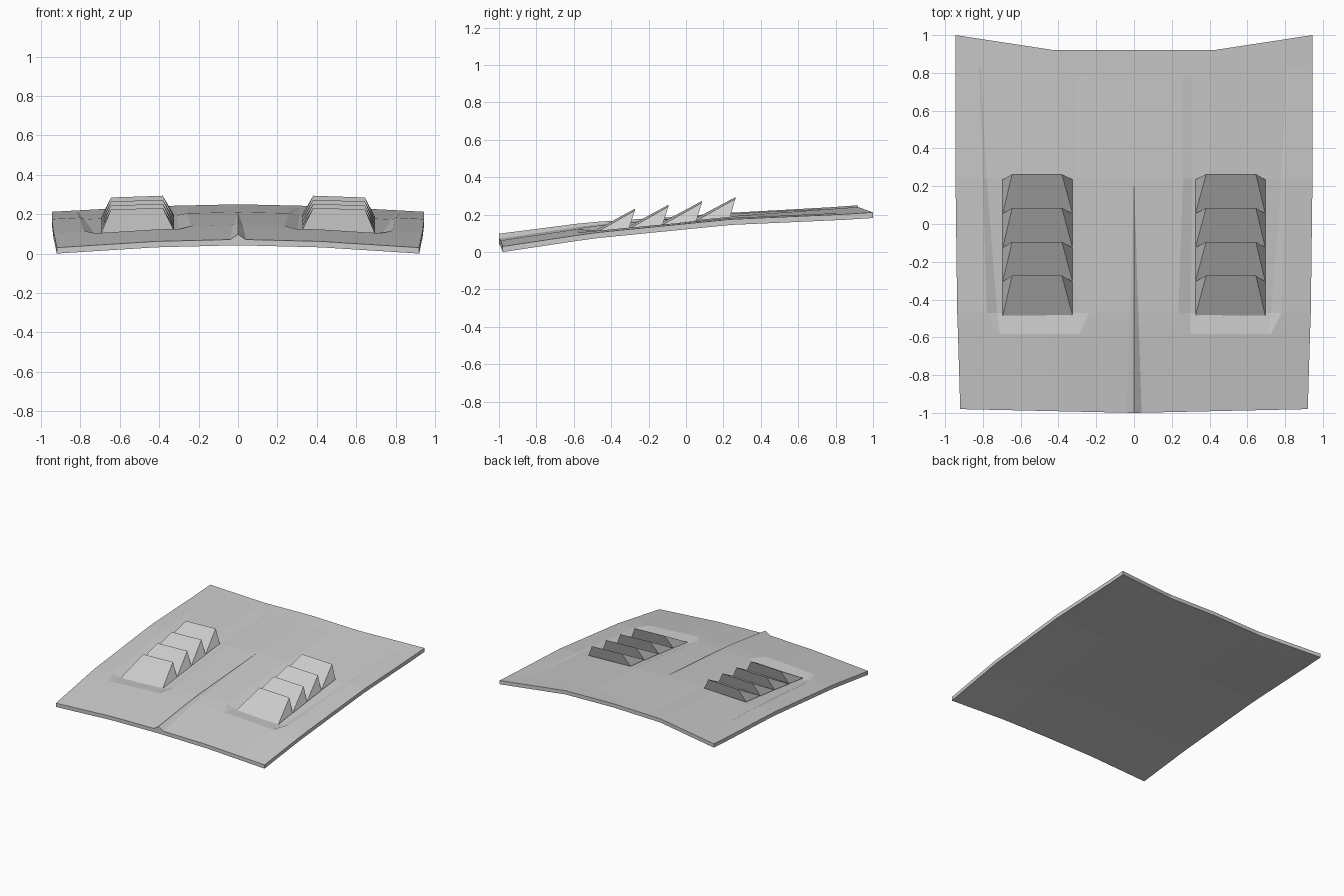
import bpy

if "Cube" in bpy.data.objects:
    bpy.data.objects.remove(bpy.data.objects["Cube"])

THICK = 0.03
# rows: centre y, edge y, centre z, edge z, half width, ridge half width, ridge height,
#       recess depth, recess columns (inner rim, inner floor, mid, outer floor, outer rim)
ROWS = [
    (-1.00, -0.98, 0.077, 0.035, 0.92, 0.040, 0.026, 0.0, (0.26, 0.32, 0.42, 0.70, 0.76)),
    (-0.585, -0.58, 0.138, 0.095, 0.932, 0.027, 0.018, 0.0, (0.29, 0.30, 0.42, 0.71, 0.725)),
    (-0.47, -0.47, 0.152, 0.110, 0.936, 0.023, 0.015, 0.023, (0.235, 0.30, 0.42, 0.725, 0.78)),
    (0.24, 0.24, 0.215, 0.180, 0.945, 0.0, 0.0, 0.010, (0.26, 0.31, 0.42, 0.78, 0.80)),
    (0.78, 0.84, 0.245, 0.207, 0.945, 0.0, 0.0, 0.0, (0.26, 0.31, 0.42, 0.81, 0.82)),
    (0.92, 1.00, 0.255, 0.217, 0.945, 0.0, 0.0, 0.0, (0.26, 0.31, 0.42, 0.81, 0.82)),
]


def crown(x, w):
    """Share of the centre-to-edge drop reached at x."""
    x = abs(x)
    return 0.25 * x / 0.42 if x < 0.42 else 0.25 + 0.75 * (x - 0.42) / (w - 0.42)


def edge_bow(x, w):
    return max(0.0, (abs(x) - 0.42) / (w - 0.42))


def make_mesh(name, verts, faces):
    import bmesh
    me = bpy.data.meshes.new(name)
    me.from_pydata(verts, [], faces)
    bm = bmesh.new()
    bm.from_mesh(me)
    bmesh.ops.remove_doubles(bm, verts=bm.verts, dist=0.0005)
    bmesh.ops.recalc_face_normals(bm, faces=bm.faces)
    bm.to_mesh(me)
    bm.free()
    ob = bpy.data.objects.new(name, me)
    bpy.context.collection.objects.link(ob)
    return ob


# Hood panel: crowned slab with centre ridge and two recesses
def panel_row(row, top):
    yc, ye, zc, ze, w, rw, rh, depth, cols = row
    half = [(rw, 0.0)] + [(x, depth if i in (1, 2, 3) else 0.0)
                          for i, x in enumerate(cols)] + [(w, 0.0)]
    full = [(-x, d) for x, d in reversed(half)] + [(0.0, -rh)] + half
    pts = []
    for x, d in full:
        y = yc + (ye - yc) * (edge_bow(x, w) if yc > 0 else abs(x) / w)
        z = zc + (ze - zc) * crown(x, w)
        pts.append((x, y, z - d if top else z - THICK))
    return pts


tops = [panel_row(r, True) for r in ROWS]
bots = [panel_row(r, False) for r in ROWS]
nr, nc = len(ROWS), len(tops[0])
verts = [p for r in tops + bots for p in r]
off = nr * nc
faces = []
for j in range(nr - 1):
    for i in range(nc - 1):
        a = j * nc + i
        quad = (a, a + 1, a + nc + 1, a + nc)
        faces += [quad, tuple(off + k for k in reversed(quad))]
    for c in (0, nc - 1):
        a = j * nc + c
        faces.append((a, a + nc, a + nc + off, a + off))
for i in range(nc - 1):
    for j in (0, nr - 1):
        a = j * nc + i
        faces.append((a, a + 1, a + 1 + off, a + off))
make_mesh("hood_panel", verts, faces)


# Louvers: four wedge slats on each side, leaning back
def louver(name, side, k):
    y0 = -0.485 + 0.18 * k
    zf, zb = 0.113 + 0.022 * k, 0.137 + 0.020 * k
    zt = 0.237 + 0.0205 * k
    pts = [(0.325, y0, zf + 0.008), (0.695, y0, zf - 0.006),
           (0.325, y0 + 0.18, zb + 0.006), (0.695, y0 + 0.18, zb - 0.006),
           (0.382, y0 + 0.212 - 0.001 * k, zt), (0.645, y0 + 0.212 - 0.001 * k, zt - 0.009)]
    pts = [(side * x, y, z) for x, y, z in pts]
    make_mesh(name, pts, [(0, 1, 5, 4), (2, 3, 5, 4), (0, 2, 4), (1, 3, 5), (0, 1, 3, 2)])


for label, side in (("left", -1), ("right", 1)):
    for k in range(4):
        louver(f"louver_{label}_{k + 1}", side, k)

# Settle the model on the ground and centre it
bpy.context.view_layer.update()
low = min(v.co.z for o in bpy.data.objects for v in o.data.vertices)
for o in bpy.data.objects:
    o.location.z -= low
